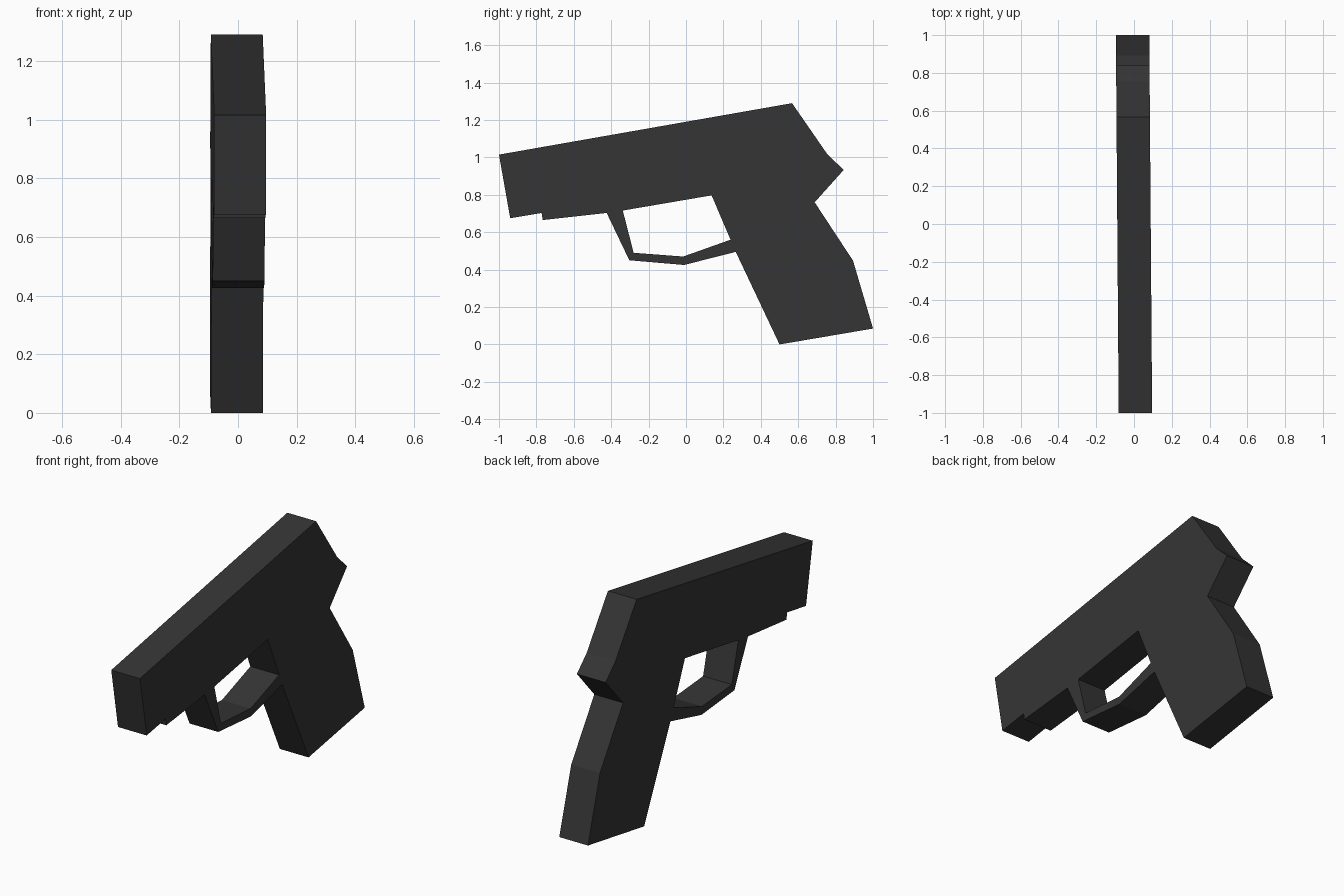
import bpy, bmesh

if "Cube" in bpy.data.objects:
    bpy.data.objects.remove(bpy.data.objects["Cube"])

HALF_WIDTH = 0.0885
YAW = -0.0075  # the model is turned very slightly about z

# Side profile (y, z): barrel housing, grip and outer trigger guard
OUTLINE = [(-1.0, 1.015), (0.567, 1.29), (0.755, 1.018), (0.843, 0.933),
           (0.688, 0.76), (0.893, 0.448), (1.0, 0.085), (0.5, 0.0),
           (0.266, 0.495), (-0.01, 0.425), (-0.303, 0.45), (-0.424, 0.703),
           (-0.766, 0.665), (-0.772, 0.703), (-0.94, 0.675)]
# Opening inside the trigger guard
OPENING = [(-0.338, 0.716), (0.137, 0.797), (0.238, 0.56),
           (-0.015, 0.47), (-0.28, 0.49)]


def extruded_profile(name, loops, mat):
    """Fill a side profile with holes, then extrude it across x."""
    bm = bmesh.new()
    edges = []
    for loop in loops:
        vs = [bm.verts.new((-HALF_WIDTH + YAW * y, y, z)) for y, z in loop]
        edges += [bm.edges.new((a, b)) for a, b in zip(vs, vs[1:] + vs[:1])]
    bmesh.ops.triangle_fill(bm, use_beauty=True, edges=edges)
    ext = bmesh.ops.extrude_face_region(bm, geom=bm.faces[:], use_keep_orig=True)
    moved = [g for g in ext["geom"] if isinstance(g, bmesh.types.BMVert)]
    bmesh.ops.translate(bm, verts=moved, vec=(2 * HALF_WIDTH, 0, 0))
    bmesh.ops.recalc_face_normals(bm, faces=bm.faces[:])
    me = bpy.data.meshes.new(name)
    bm.to_mesh(me)
    bm.free()
    me.materials.append(mat)
    ob = bpy.data.objects.new(name, me)
    bpy.context.collection.objects.link(ob)
    return ob


dark = bpy.data.materials.new("dark_grey")
dark.diffuse_color = (0.035, 0.035, 0.035, 1)
dark.use_nodes = True
dark.node_tree.nodes["Principled BSDF"].inputs["Base Color"].default_value = dark.diffuse_color

# One-piece body with grip and trigger guard
extruded_profile("pistol_body", [OUTLINE, OPENING], dark)
